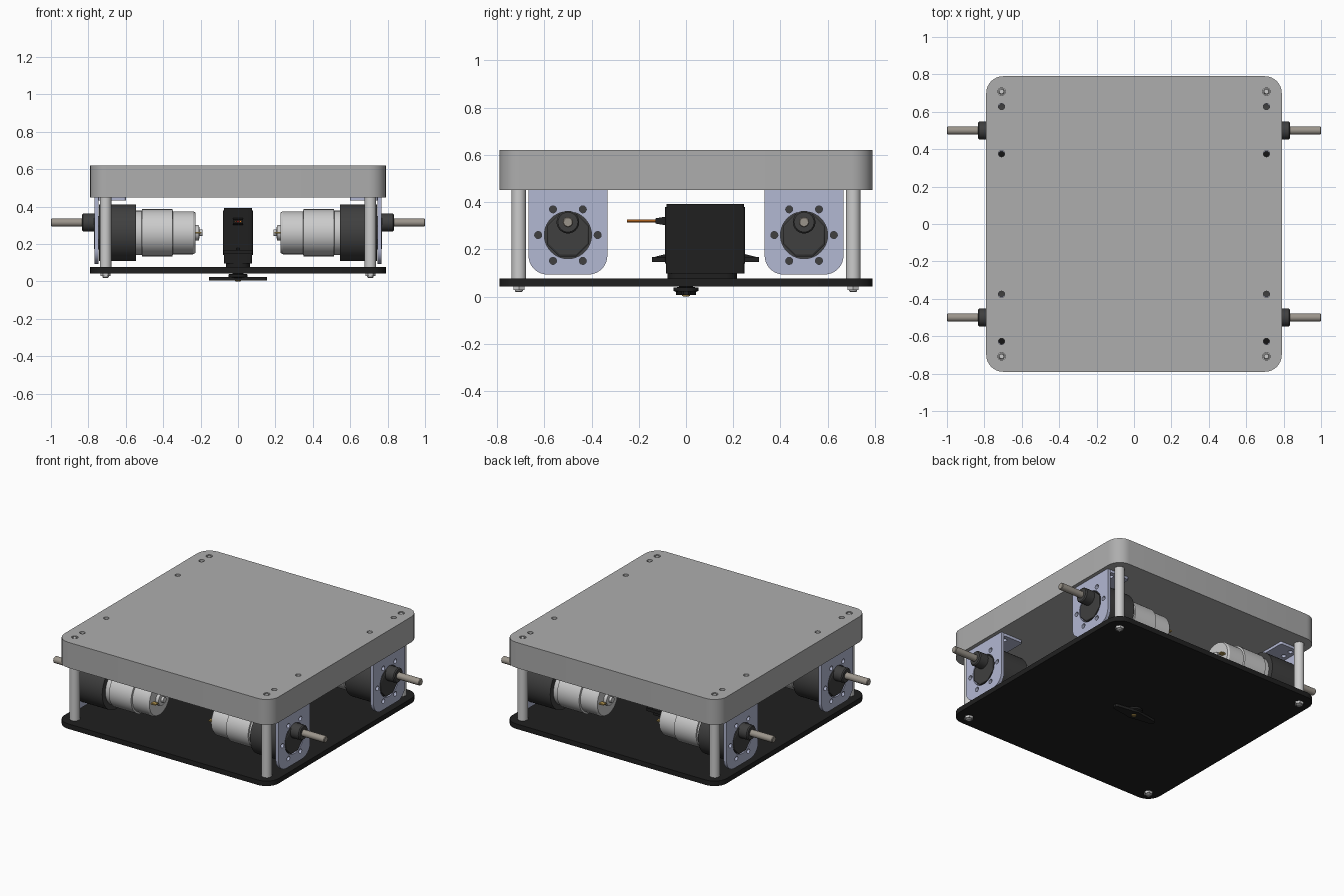
import bpy, bmesh
from math import pi, sin, cos, radians
from mathutils import Matrix, Vector

if "Cube" in bpy.data.objects:
    bpy.data.objects.remove(bpy.data.objects["Cube"])


def material(name, rgb):
    m = bpy.data.materials.new(name)
    m.diffuse_color = (*rgb, 1)
    m.use_nodes = True
    m.node_tree.nodes["Principled BSDF"].inputs["Base Color"].default_value = m.diffuse_color
    return m


BLACK = material("black", (0.014, 0.014, 0.014))
DARK = material("dark_grey", (0.05, 0.05, 0.05))
GREY = material("plate_grey", (0.42, 0.42, 0.42))
SILVER = material("silver", (0.6, 0.6, 0.6))
LILAC = material("bracket_lilac", (0.45, 0.48, 0.65))
STEEL = material("shaft_steel", (0.33, 0.3, 0.26))
BRASS = material("brass", (0.45, 0.3, 0.08))
WIRES = [material("wire_brown", (0.1, 0.03, 0.01)), material("wire_red", (0.5, 0.02, 0.01)),
         material("wire_orange", (0.7, 0.2, 0.02))]

# Local x,y,z -> world: flat, or standing in the YZ plane
FLAT = Matrix.Identity(4)
SIDE = Matrix(((0, 0, 1, 0), (1, 0, 0, 0), (0, 1, 0, 0), (0, 0, 0, 1)))
AXES = {"z": FLAT, "x": SIDE, "y": Matrix(((1, 0, 0, 0), (0, 0, 1, 0), (0, 1, 0, 0), (0, 0, 0, 1)))}


def finish(name, bm, mat):
    bmesh.ops.recalc_face_normals(bm, faces=bm.faces)
    me = bpy.data.meshes.new(name)
    bm.to_mesh(me)
    bm.free()
    me.shade_smooth()
    me.set_sharp_from_angle(angle=radians(30))
    me.materials.clear()
    me.materials.append(mat)
    ob = bpy.data.objects.new(name, me)
    bpy.context.collection.objects.link(ob)
    return ob


def circle(x, y, r, n=20):
    return [(x + r * cos(2 * pi * i / n), y + r * sin(2 * pi * i / n)) for i in range(n)]


def rounded(x0, x1, y0, y1, bottom, top=None, n=8):
    top = bottom if top is None else top
    pts = []
    for k, (x, y, r, sx, sy) in enumerate(((x1, y1, top, -1, -1), (x0, y1, top, 1, -1),
                                           (x0, y0, bottom, 1, 1), (x1, y0, bottom, -1, 1))):
        if r == 0:
            pts.append((x, y))
            continue
        for i in range(n + 1):
            a = pi / 2 * (k + i / n)
            pts.append((x + sx * r + r * cos(a), y + sy * r + r * sin(a)))
    return pts


def plate(name, loops, h0, h1, mat, frame=FLAT):
    """Outline with holes, extruded from h0 to h1 along the frame's local z."""
    cu = bpy.data.curves.new(name, "CURVE")
    cu.dimensions, cu.fill_mode = "2D", "BOTH"
    cu.extrude = abs(h1 - h0) / 2
    for pts in loops:
        sp = cu.splines.new("POLY")
        sp.points.add(len(pts) - 1)
        for p, q in zip(sp.points, pts):
            p.co = (q[0], q[1], 0, 1)
        sp.use_cyclic_u = True
    tmp = bpy.data.objects.new(name + "_curve", cu)
    bpy.context.collection.objects.link(tmp)
    me = bpy.data.meshes.new_from_object(tmp.evaluated_get(bpy.context.evaluated_depsgraph_get()))
    bm = bmesh.new()
    bm.from_mesh(me)
    bpy.data.objects.remove(tmp)
    bpy.data.curves.remove(cu)
    bpy.data.meshes.remove(me)
    bmesh.ops.remove_doubles(bm, verts=bm.verts, dist=1e-5)
    bm.transform(frame @ Matrix.Translation((0, 0, (h0 + h1) / 2)))
    return finish(name, bm, mat)


def lathe(name, profile, axis, at, mat, n=40, sign=1, turn=0):
    """Stack of (radius, height) rings around an axis."""
    bm = bmesh.new()
    rings = []
    for r, h in profile:
        rings.append([bm.verts.new(AXES[axis] @ Vector((x, y, h * sign)) + Vector(at))
                      for x, y in [(r * cos(2 * pi * i / n + turn), r * sin(2 * pi * i / n + turn))
                                   for i in range(n)]])
    for a, b in zip(rings, rings[1:]):
        for i in range(n):
            j = (i + 1) % n
            bm.faces.new((a[i], a[j], b[j], b[i]))
    bm.faces.new(rings[0])
    bm.faces.new(rings[-1])
    return finish(name, bm, mat)


CORNERS = [(sx, sy) for sx in (-1, 1) for sy in (-1, 1)]

# Top and bottom plates
outline = rounded(-0.79, 0.79, -0.79, 0.79, 0.09)
holes = [circle(sx * 0.708, sy * y, r) for sx, sy in CORNERS
         for y, r in ((0.708, 0.02), (0.628, 0.017), (0.376, 0.017))]
plate("top_plate", [outline] + holes, 0.45, 0.62, GREY)
plate("bottom_plate", [outline, circle(0, 0, 0.035)] +
      [circle(sx * 0.708, sy * 0.708, 0.018) for sx, sy in CORNERS], 0.043, 0.076, BLACK)

for sx, sy in CORNERS:
    tag = ("left" if sx < 0 else "right") + ("_front" if sy < 0 else "_back")
    # Corner post with its stud and nut
    px, py, cy = sx * 0.708, sy * 0.708, sy * 0.5
    lathe("post_" + tag, [(0.031, 0.076), (0.031, 0.45)], "z", (px, py, 0), SILVER, 32)
    lathe("stud_" + tag, [(0.013, 0.019), (0.017, 0.023), (0.017, 0.6), (0.012, 0.618)],
          "z", (px, py, 0), SILVER, 20)
    lathe("nut_" + tag, [(0.027, 0.028), (0.027, 0.043)], "z", (px, py, 0), SILVER, 6)

    # Motor bracket: upright face and top flange
    face = [rounded(cy - 0.167, cy + 0.167, 0.093, 0.45, 0.08, 0), circle(cy, 0.26, 0.1, 40)]
    face += [circle(cy + 0.126 * cos(k * pi / 3), 0.26 + 0.126 * sin(k * pi / 3), 0.015)
             for k in range(6)]
    plate("bracket_face_" + tag, face, sx * 0.745, sx * 0.766, LILAC, SIDE)
    x0, x1 = sorted((sx * 0.6, sx * 0.745))
    flange = [rounded(x0, x1, cy - 0.167, cy + 0.167, 0.012)]
    flange += [circle(px, cy + d, 0.015) for d in (-0.126, -0.063, 0, 0.063, 0.126)]
    plate("bracket_flange_" + tag, flange, 0.432, 0.45, LILAC)

    # Geared motor
    mid, off = (0, cy, 0.26), (0, cy, 0.315)
    lathe("gearbox_" + tag, [(0.152, 0.545), (0.152, 0.744)], "x", mid, DARK, 48, sx)
    lathe("gearbox_nose_" + tag, [(0.097, 0.74), (0.097, 0.766), (0.09, 0.77)],
          "x", mid, DARK, 8, sx, pi / 8)
    lathe("shaft_bush_" + tag, [(0.048, 0.76), (0.048, 0.828), (0.042, 0.835)],
          "x", off, DARK, 32, sx)
    lathe("shaft_" + tag, [(0.022, 0.82), (0.022, 0.996), (0.018, 1.0)], "x", off, STEEL, 28, sx)
    lathe("motor_can_" + tag,
          [(0.118, 0.55), (0.118, 0.515), (0.126, 0.513), (0.126, 0.35), (0.115, 0.348),
           (0.115, 0.24), (0.108, 0.228), (0.042, 0.228), (0.04, 0.208), (0.018, 0.206),
           (0.018, 0.19)], "x", mid, SILVER, 40, sx)
    for d in (-1, 1):
        t0, t1 = cy + d * 0.075 - 0.014, cy + d * 0.075 + 0.014
        plate("motor_terminal_" + tag, [rounded(t0, t1, 0.256, 0.264, 0)],
              sx * 0.195, sx * 0.23, BRASS, SIDE)

# Servo body
plate("servo_body", [rounded(-0.08, 0.08, -0.088, 0.25, 0.012)], 0.14, 0.378, BLACK)
plate("servo_lid", [rounded(-0.075, 0.075, -0.083, 0.245, 0.012)], 0.378, 0.392, BLACK)
plate("servo_lower_case", [rounded(-0.075, 0.075, -0.085, 0.247, 0.012)], 0.097, 0.14, BLACK)
plate("servo_gear_cover", [rounded(-0.065, 0.065, -0.078, 0.215, 0.05)], 0.076, 0.097, BLACK)
for s, inner, outer in ((-1, -0.085, -0.145), (1, 0.247, 0.31)):
    y0, y1 = sorted((inner, outer))
    hy = (inner + outer) / 2
    plate("servo_mount_tab", [rounded(-0.078, 0.078, y0, y1, 0.008),
                              circle(-0.042, hy, 0.016), circle(0.042, hy, 0.016)],
          0.147, 0.167, BLACK)
    plate("servo_tab_rib", [[(inner, 0.167), (outer - s * 0.01, 0.167), (inner, 0.18)]],
          -0.008, 0.008, BLACK, SIDE)

# Servo cable
plate("cable_grip", [[(-0.13, 0.309), (-0.088, 0.302), (-0.088, 0.338), (-0.13, 0.331)]],
      -0.026, 0.026, BLACK, SIDE)
for i, mat in enumerate(WIRES):
    lathe("servo_wire", [(0.0065, -0.25), (0.0065, -0.1)], "y", ((i - 1) * 0.013, 0, 0.32), mat, 12)

# Output hub, two-armed horn and screw
lathe("servo_output_hub", [(0.03, 0.09), (0.03, 0.04), (0.052, 0.038), (0.052, 0.024), (0.04, 0.018),
                           (0.04, 0.01)], "z", (0, 0, 0), BLACK, 32)
arm = []
for s in (1, -1):
    arm += [(s * x, s * y) for x, y in ((0.03, -0.035), (0.145, -0.018), (0.155, -0.01),
                                        (0.155, 0.01), (0.145, 0.018), (0.03, 0.035), (0, 0.042))]
plate("servo_horn", [arm], 0.006, 0.024, BLACK)
lathe("horn_screw", [(0.016, 0.02), (0.016, 0.003), (0.012, 0.0)], "z", (0, 0, 0), BRASS, 20)
